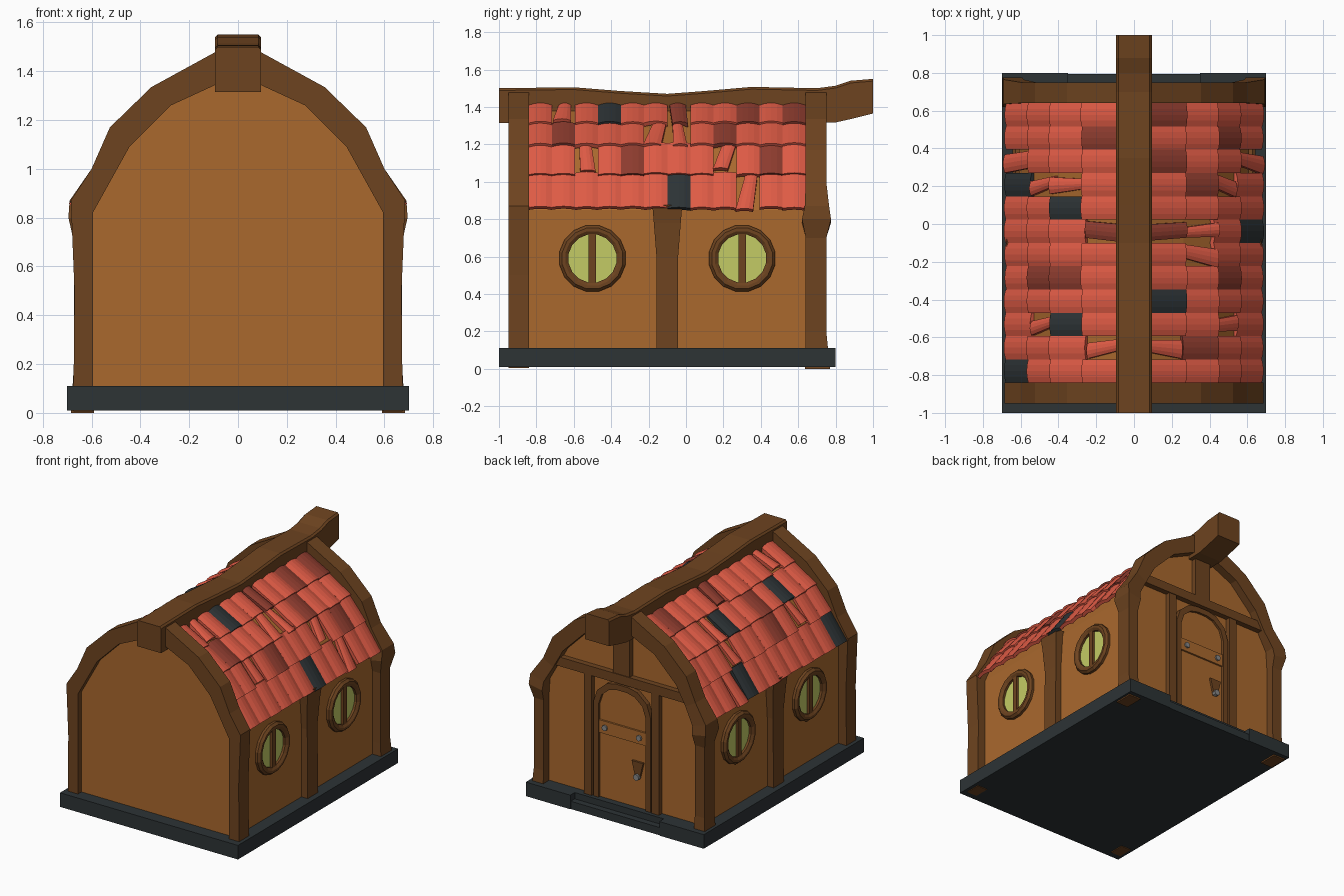
import bpy, bmesh, math, random
from mathutils import Vector

if "Cube" in bpy.data.objects:
    bpy.data.objects.remove(bpy.data.objects["Cube"])

random.seed(4)

def material(name, r, g, b):
    m = bpy.data.materials.new(name)
    m.diffuse_color = (r, g, b, 1)
    m.use_nodes = True
    m.node_tree.nodes["Principled BSDF"].inputs["Base Color"].default_value = m.diffuse_color
    return m

PLASTER = material("plaster", .40, .14, .027)
TIMBER = material("timber", .155, .057, .014)
SLATE = material("slate", .026, .033, .036)
RED = material("tile_red", .74, .105, .06)
DARK = material("tile_dark", .27, .045, .028)
GLASS = material("glass", .55, .60, .13)
IRON = material("iron", .25, .25, .25)

def make(name, verts, faces, mat):
    bm = bmesh.new()
    vs = [bm.verts.new(v) for v in verts]
    for f in faces:
        bm.faces.new([vs[i] for i in f])
    bmesh.ops.recalc_face_normals(bm, faces=bm.faces)
    me = bpy.data.meshes.new(name)
    bm.to_mesh(me)
    bm.free()
    me.materials.append(mat)
    ob = bpy.data.objects.new(name, me)
    bpy.context.collection.objects.link(ob)
    return ob

def loft(name, rings, mat, closed=False):
    """Skin a list of equal-length point rings; cap the ends unless closed."""
    n, m = len(rings[0]), len(rings)
    faces = []
    for i in range(m if closed else m - 1):
        j = (i + 1) % m
        faces += [(i*n + k, i*n + (k+1) % n, j*n + (k+1) % n, j*n + k) for k in range(n)]
    if not closed:
        faces += [tuple(range(n)), tuple(range((m-1)*n, m*n))]
    return make(name, [p for r in rings for p in r], faces, mat)

def box(name, x0, x1, y0, y1, z0, z1, mat):
    return loft(name, [[(x0, y0, z), (x1, y0, z), (x1, y1, z), (x0, y1, z)] for z in (z0, z1)], mat)

def prism_y(name, profile, y0, y1, mat):
    return loft(name, [[(x, y, z) for x, z in profile] for y in (y0, y1)], mat)

def mirrored(half):
    """Half profile (bottom to top, x > 0) -> whole outline."""
    return half + [(-x, z) for x, z in reversed(half)]

def arch(name, half, mat):
    """Half list of (outer x, outer z, inner x, inner z, y0, y1), mirrored over x."""
    full = half + [(-a, b, -c, d, e, f) for a, b, c, d, e, f in reversed(half)]
    return loft(name, [[(ox, y0, oz), (ox, y1, oz), (ix, y1, iz), (ix, y0, iz)]
                       for ox, oz, ix, iz, y0, y1 in full], mat)

# Stone base with a notch for the door step
base = [(-.7, -1), (.7, -1), (.7, .8), (.35, .8), (.35, .75), (-.35, .75), (-.35, .8), (-.7, .8)]
loft("base", [[(x, y, z) for x, y in base] for z in (.01, .11)], SLATE)
box("door_step", -.35, .35, .74, .795, .01, .065, SLATE)

# Plaster body, including the roof bed under the tiles
body = mirrored([(.61, .012), (.61, .85), (.535, 1.03), (.425, 1.175), (.262, 1.29), (.08, 1.385)])
prism_y("body", body, -.91, .69, PLASTER)

# Timber arches at both ends
F, B = (-.95, -.84), (.64, .75)
top = [(.6, 1.0, .52, .955), (.525, 1.17, .445, 1.09), (.355, 1.335, .275, 1.26), (.09, 1.48, .09, 1.345)]
arch("front_arch", [(.675, .005, .595, .005, *F), (.67, .5, .595, .5, *F),
                    (.685, .87, .595, .82, *F)] + [t + F for t in top], TIMBER)
arch("back_arch", [(.685, 0, .59, 0, .635, .77), (.672, .2, .595, .2, *B), (.672, .7, .595, .7, *B),
                   (.695, .8, .59, .78, .62, .775), (.69, .87, .585, .84, .635, .765)]
     + [t + B for t in top], TIMBER)

# Sagging ridge beam
ridge = [(-1, 1.50, 1.315), (-.6, 1.505, 1.315), (-.35, 1.485, 1.31), (-.1, 1.47, 1.31),
         (.1, 1.485, 1.31), (.35, 1.507, 1.315), (.7, 1.50, 1.315), (.8, 1.513, 1.317),
         (.88, 1.54, 1.335), (1, 1.55, 1.365)]
loft("ridge_beam", [[(-.095, y, b), (.095, y, b), (.095, y, t - .012), (.083, y, t),
                     (-.083, y, t), (-.095, y, t - .012)] for y, t, b in ridge], TIMBER)

# Middle posts and round windows on both long sides
def window(side, yc, zc=.59, seg=16):
    label = "right" if side > 0 else "left"
    prof = [(.13, .595), (.13, .632), (.148, .644), (.165, .644), (.18, .628), (.18, .595)]
    rings = []
    for i in range(seg):
        a = 2 * math.pi * (i + .5) / seg
        rings.append([(side*x, yc + r*math.cos(a), zc + r*math.sin(a)) for r, x in prof])
    loft(label + "_window_frame", rings, TIMBER, closed=True)
    disc = [[(side*x, yc + .135*math.cos(2*math.pi*(i + .5)/seg), zc + .135*math.sin(2*math.pi*(i + .5)/seg))
             for i in range(seg)] for x in (.6, .616)]
    loft(label + "_window_glass", disc, GLASS)
    box(label + "_window_bar", side*.605, side*.634, yc - .02, yc + .02, zc - .135, zc + .135, TIMBER)

for s in (1, -1):
    loft("side_post", [[(s*.58, -.1 - w, z), (s*x, -.1 - w, z), (s*x, -.1 + w, z), (s*.58, -.1 + w, z)]
                       for z, w, x in ((.02, .058, .66), (.6, .058, .655), (.78, .072, .665), (.875, .08, .675))],
         TIMBER)
    for yc in (-.5, .3):
        window(s, yc)

# Roof tiles: four rows of twelve per side, some dark, slate, or broken
eaves = [(.685, .87), (.567, 1.05), (.447, 1.21), (.278, 1.325), (.1, 1.432)]
N, Y0, Y1 = 12, -.84, .64
SLATES = {(1, 0, 6), (1, 3, 3), (-1, 0, 8), (-1, 0, 0), (-1, 2, 7), (-1, 2, 2)}
DARKS = {(1, 3, 6), (1, 2, 1), (1, 2, 8), (1, 1, 4), (1, 1, 10), (1, 3, 9), (1, 3, 11),
         (-1, 3, 6), (-1, 1, 4), (-1, 3, 10), (-1, 2, 4)}
BROKEN = {(1, 3, 6), (1, 2, 5), (1, 2, 6), (1, 1, 2), (1, 1, 8), (1, 0, 9), (1, 3, 1),
          (-1, 1, 8), (-1, 2, 8), (-1, 3, 6), (-1, 1, 2), (-1, 3, 1), (-1, 0, 9)}

def tile(side, row, i):
    key = (side, row, i)
    a, b = (Vector((p[0], 0, p[1])) for p in eaves[row:row + 2])
    d = (b - a).normalized()
    n = Vector((d.z, 0, -d.x))
    a = a - d * random.uniform(0, .008)
    b = b + d * .012 - n * .012
    w = (Y1 - Y0) / N
    yc = Y0 + (i + .5) * w
    half0, half1, skew = w / 2, w / 2, 0
    if key in BROKEN:
        half0, half1 = w * random.uniform(.3, .45), w * random.uniform(.2, .4)
        skew = random.uniform(-.03, .03)
        a = a + d * random.uniform(-.02, .04)
    mat = SLATE if key in SLATES else DARK if key in DARKS else RED
    rings = []
    for p, h, shift in ((a, half0, skew), (b, half1, -skew)):
        upper, lower = [], []
        for t in (-1, -.5, 0, .5, 1):
            q = p - n * (.011 * t * t)
            y = yc + shift + t * h
            upper.append((side*q.x, y, q.z))
            q = q - n * .024
            lower.append((side*q.x, y, q.z))
        rings.append(upper + lower[::-1])
    loft("roof_tile", rings, mat)

for s in (1, -1):
    for row in range(4):
        for i in range(N):
            tile(s, row, i)

# Timber framing of the door gable
box("tie_beam", -.53, .53, .66, .73, .965, 1.03, TIMBER)
box("king_post", -.065, .065, .66, .725, 1.0, 1.36, TIMBER)
for s in (1, -1):
    box("door_post", s*.235, s*.295, .66, .725, .1, .97, TIMBER)

# Door: rounded surround, leaf, strap with bolts, handle
D = (.67, .72)
arch("door_surround", [(.225, .065, .185, .065, *D), (.225, .78, .185, .77, *D), (.195, .87, .16, .845, *D),
                       (.12, .935, .10, .895, *D), (.05, .95, .04, .91, *D)], TIMBER)
prism_y("door", mirrored([(.19, .065), (.19, .77), (.163, .85), (.10, .9), (.04, .915)]), .67, .703, PLASTER)
box("door_strap", -.183, .183, .69, .716, .57, .66, PLASTER)

def stud(name, x, z, r, y0, y1):
    prism = [(x + r*math.cos(k*math.pi/4), z + r*math.sin(k*math.pi/4)) for k in range(8)]
    prism_y(name, prism, y0, y1, IRON)

for x in (.135, -.135):
    stud("strap_bolt", x, .615, .02, .71, .728)
prism_y("handle_plate", [(-.165, .44), (-.075, .44), (-.105, .32), (-.135, .32)], .70, .718, TIMBER)
stud("handle_knob", -.12, .335, .022, .71, .735)
